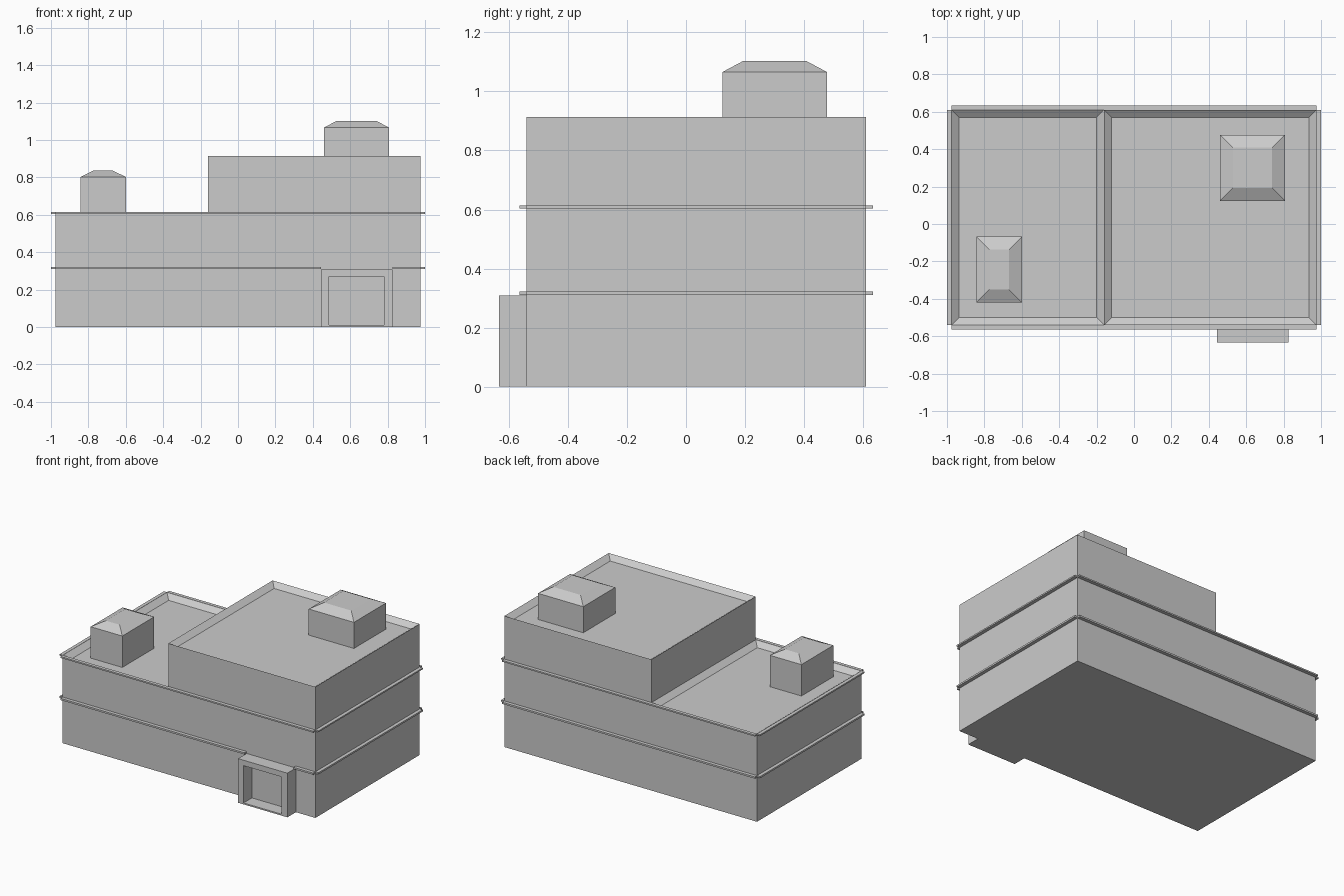
import bpy, bmesh
from mathutils import Vector

if "Cube" in bpy.data.objects:
    bpy.data.objects.remove(bpy.data.objects["Cube"])

X, Y0, Y1 = 0.975, -0.54, 0.61        # wall extents
OUT = 0.024                           # ledge projection


def finish(name, bm):
    bmesh.ops.recalc_face_normals(bm, faces=bm.faces)
    mesh = bpy.data.meshes.new(name)
    bm.to_mesh(mesh)
    bm.free()
    obj = bpy.data.objects.new(name, mesh)
    bpy.context.collection.objects.link(obj)
    return obj


def add_box(bm, lo, hi):
    lo, hi = Vector(lo), Vector(hi)
    verts = bmesh.ops.create_cube(bm, size=1)["verts"]
    bmesh.ops.scale(bm, vec=hi - lo, verts=verts)
    bmesh.ops.translate(bm, vec=(lo + hi) / 2, verts=verts)


def face_along(bm, axis):
    bm.normal_update()
    return max(bm.faces, key=lambda f: f.normal.dot(Vector(axis)))


# Stepped building: side profile pulled back in y, roofs dished inside a rim
bm = bmesh.new()
profile = [(-X, 0), (X, 0), (X, 0.914), (-0.16, 0.914), (-0.16, 0.613), (-X, 0.613)]
front = bm.faces.new([bm.verts.new((x, Y0, z)) for x, z in profile])
ext = bmesh.ops.extrude_face_region(bm, geom=[front], use_keep_orig=True)
bmesh.ops.translate(bm, vec=(0, Y1 - Y0, 0),
                    verts=[v for v in ext["geom"] if isinstance(v, bmesh.types.BMVert)])
bmesh.ops.recalc_face_normals(bm, faces=bm.faces)
bm.normal_update()
roofs = [f for f in bm.faces if f.normal.z > 0.9]
bmesh.ops.inset_individual(bm, faces=roofs, thickness=0.04, use_even_offset=True)
for f in roofs:
    bmesh.ops.translate(bm, vec=(0, 0, -0.03), verts=f.verts)
finish("building", bm)


# Ledges: one strip per wall with open corners; lower one breaks at the entrance
def ledge(name, z0, z1, front_spans):
    bm = bmesh.new()
    for a, b in front_spans:
        add_box(bm, (a, Y0 - OUT, z0), (b, Y0, z1))
    add_box(bm, (-X, Y1, z0), (X, Y1 + OUT, z1))
    for s in (-1, 1):
        xs = sorted((s * X, s * (X + OUT)))
        add_box(bm, (xs[0], Y0, z0), (xs[1], Y1, z1))
    finish(name, bm)


ledge("lower_ledge", 0.310, 0.322, [(-X, 0.445), (0.825, X)])
ledge("upper_ledge", 0.604, 0.614, [(-X, X)])

# Entrance porch with a recessed opening
bm = bmesh.new()
add_box(bm, (0.445, -0.634, 0), (0.825, Y0, 0.308))
door = face_along(bm, (0, -1, 0))
bmesh.ops.inset_individual(bm, faces=[door], thickness=0.045)
for v in door.verts:
    v.co.x = 0.487 if v.co.x < 0.635 else 0.781
    v.co.z = 0.01 if v.co.z < 0.15 else 0.27
inner = bmesh.ops.extrude_discrete_faces(bm, faces=[door])["faces"][0]
bmesh.ops.translate(bm, vec=(0, 0.092, 0), verts=inner.verts)
finish("entrance_porch", bm)


# Rooftop boxes with hipped caps
def roof_box(name, lo, hi, rise):
    bm = bmesh.new()
    add_box(bm, lo, hi)
    top = face_along(bm, (0, 0, 1))
    bmesh.ops.inset_individual(bm, faces=[top], thickness=0.098)
    bmesh.ops.translate(bm, vec=(0, 0, rise), verts=top.verts)
    finish(name, bm)


roof_box("left_roof_box", (-0.843, -0.42, 0.583), (-0.599, -0.068, 0.802), 0.034)
roof_box("right_roof_box", (0.459, 0.124, 0.884), (0.808, 0.477, 1.066), 0.037)
